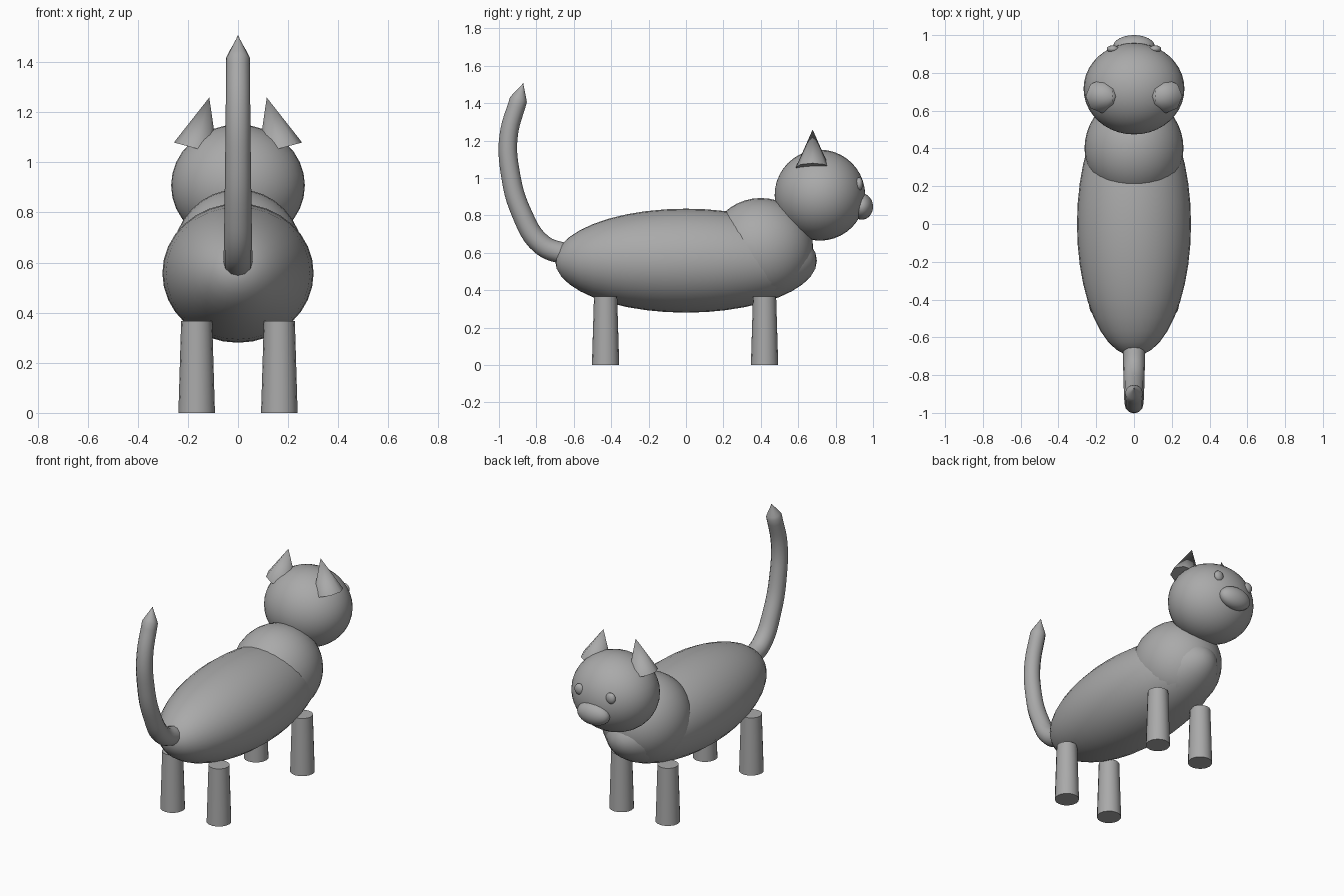
import bpy, math

if "Cube" in bpy.data.objects:
    bpy.data.objects.remove(bpy.data.objects["Cube"])

fur = bpy.data.materials.new("grey")
fur.diffuse_color = (0.4, 0.4, 0.4, 1)
fur.use_nodes = True
fur.node_tree.nodes["Principled BSDF"].inputs["Base Color"].default_value = fur.diffuse_color


def finish(name, angle=60):
    o = bpy.context.object
    o.name = name
    o.data.materials.clear()
    o.data.materials.append(fur)
    bpy.ops.object.transform_apply(location=False, rotation=True, scale=True)
    bpy.ops.object.shade_smooth_by_angle(angle=math.radians(angle))
    return o


def ball(name, loc, radii, seg=32, rings=20):
    # ellipsoid with its poles along y
    bpy.ops.mesh.primitive_uv_sphere_add(segments=seg, ring_count=rings, radius=1, location=loc,
                                         rotation=(math.pi / 2, 0, 0))
    bpy.ops.object.transform_apply(location=False, rotation=True, scale=False)
    bpy.context.object.scale = radii
    return finish(name)


# Body, chest and head
ball("body", (0, 0, 0.558), (0.302, 0.70, 0.278))
ball("chest", (0, 0.40, 0.62), (0.262, 0.28, 0.273))
ball("head", (0, 0.716, 0.908), (0.267, 0.242, 0.243))
ball("muzzle", (0, 0.94, 0.847), (0.11, 0.06, 0.07), 24, 16)

for s, side in ((-1, "left"), (1, "right")):
    # Eyes
    ball(side + "_eye", (s * 0.112, 0.926, 0.968), (0.032, 0.02, 0.035), 16, 10)

    # Ears: eight-sided cones leaning inward
    tilt = math.radians(15)
    h = 0.21
    bpy.ops.mesh.primitive_cone_add(
        vertices=8, radius1=0.09, radius2=0, depth=h,
        location=(s * (0.169 - math.sin(tilt) * h / 2), 0.677, 1.056 + math.cos(tilt) * h / 2),
        rotation=(0, -s * tilt, 0))
    finish(side + "_ear")

    # Legs: slightly tapered, wider at the foot
    for y, end in ((0.42, "front"), (-0.43, "back")):
        bpy.ops.mesh.primitive_cone_add(vertices=16, radius1=0.073, radius2=0.062, depth=0.366,
                                        location=(s * 0.165, y, 0.183))
        finish(side + "_" + end + "_leg")

# Tail: curved tube ending in a pointed tip (y, z, radius)
path = [(-0.63, 0.588, 0.058), (-0.77, 0.643, 0.057), (-0.88, 0.815, 0.054), (-0.94, 1.03, 0.051),
        (-0.949, 1.22, 0.049), (-0.896, 1.418, 0.047), (-0.87, 1.507, 0.0005)]
curve = bpy.data.curves.new("tail", 'CURVE')
curve.dimensions = '3D'
curve.bevel_depth = 1
curve.bevel_resolution = 4
curve.use_fill_caps = True
spline = curve.splines.new('BEZIER')
spline.resolution_u = 6
spline.radius_interpolation = 'LINEAR'
spline.bezier_points.add(len(path) - 1)
for p, (y, z, r) in zip(spline.bezier_points, path):
    p.co = (0, y, z)
    p.radius = r
    p.handle_left_type = p.handle_right_type = 'AUTO'
tail = bpy.data.objects.new("tail", curve)
bpy.context.collection.objects.link(tail)
bpy.ops.object.select_all(action='DESELECT')
tail.select_set(True)
bpy.context.view_layer.objects.active = tail
bpy.ops.object.convert(target='MESH')
finish("tail", 40)
